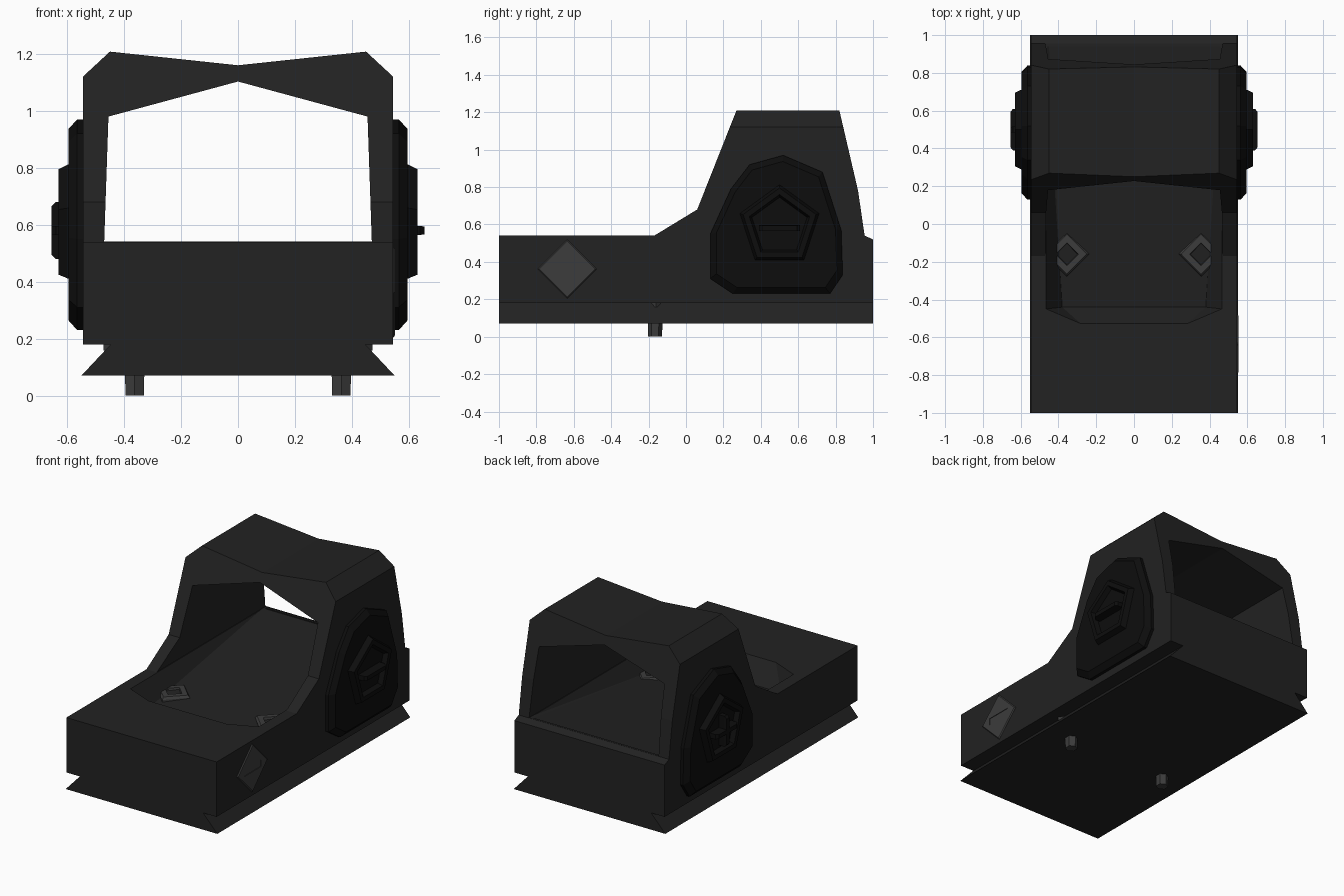
import bpy, bmesh
from math import sin, cos, pi

if "Cube" in bpy.data.objects:
    bpy.data.objects.remove(bpy.data.objects["Cube"])


def material(name, v):
    m = bpy.data.materials.new(name)
    m.diffuse_color = (v, v, v, 1)
    m.use_nodes = True
    m.node_tree.nodes["Principled BSDF"].inputs["Base Color"].default_value = m.diffuse_color
    return m


BODY, DARK, STEEL = material("body_black", .016), material("rubber_black", .004), material("steel_grey", .045)


def finish(name, bm, mat):
    bmesh.ops.recalc_face_normals(bm, faces=bm.faces)
    me = bpy.data.meshes.new(name)
    bm.to_mesh(me)
    bm.free()
    me.materials.append(mat)
    ob = bpy.data.objects.new(name, me)
    bpy.context.collection.objects.link(ob)
    return ob


def loft(name, rings, mat):
    """Bridge equal-length rings of 3D points and cap both ends."""
    bm = bmesh.new()
    vs = [[bm.verts.new(p) for p in r] for r in rings]
    n = len(rings[0])
    for a, b in zip(vs, vs[1:]):
        for i in range(n):
            j = (i + 1) % n
            bm.faces.new((a[i], a[j], b[j], b[i]))
    bm.faces.new(vs[0])
    bm.faces.new(vs[-1])
    return finish(name, bm, mat)


def yz(pts, x):
    return [(x, p[0], p[1]) for p in pts]


def xz(pts, y):
    return [(p[0], y, p[1]) for p in pts]


def scaled(pts, s, c):
    return [(c[0] + (p[0] - c[0]) * s, c[1] + (p[1] - c[1]) * s) for p in pts]


def ngon(n, r, c):
    return [(c[0] + r * sin(2 * pi * i / n), c[1] + r * cos(2 * pi * i / n)) for i in range(n)]


def mirrored(half):
    return half + [(-x, z) for x, z in reversed(half) if x]


def boolean(ob, cutter, op):
    m = ob.modifiers.new("cut", 'BOOLEAN')
    m.operation, m.object, m.solver = op, cutter, 'EXACT'
    bpy.context.view_layer.objects.active = ob
    bpy.ops.object.modifier_apply(modifier=m.name)
    bpy.data.objects.remove(cutter)


# Housing: side profile limited by the roof section
side = [(-1, .18), (1, .18), (1, .52), (.955, .54), (.92, .78), (.82, 1.21),
        (.27, 1.21), (.06, .68), (-.17, .54), (-1, .54)]
housing = loft("housing", [yz(side, -.545), yz(side, .545)], BODY)
roof = mirrored([(0, 1.16), (.45, 1.208), (.545, 1.12), (.56, 1.105), (.56, .1)])
boolean(housing, loft("roof_cutter", [xz(roof, -1.2), xz(roof, 1.2)], BODY), 'INTERSECT')

# Window opening through the hood
window = mirrored([(0, 1.103), (.455, .98), (.47, .541)])
boolean(housing, loft("window_cutter", [xz(window, -.3), xz(window, 1.2)], BODY), 'DIFFERENCE')

# Sunken floor that slopes up to the rear sill
bm = bmesh.new()
for s in (-1, 1):
    for x, y, z in [(.38, -.44, .4), (.45, .94, .535), (.28, -.53, .545),
                    (.468, -.45, .545), (.468, .94, .545)]:
        bm.verts.new((s * x, y, z))
bmesh.ops.convex_hull(bm, input=bm.verts)
boolean(housing, finish("pocket_cutter", bm, BODY), 'DIFFERENCE')

# Flared mounting plate
plate = mirrored([(.55, .07), (.445, .182)])
loft("mounting_plate", [xz(plate, -1), xz(plate, 1)], BODY)

# Side pads with a raised pentagon button and bars
pad = [(.13, .55), (.24, .79), (.34, .92), (.52, .97), (.73, .88), (.83, .57),
       (.838, .33), (.77, .23), (.25, .23), (.13, .31)]
c = (.5, .59)


def bar(name, s, w, h, y=.5, z=.58):
    r = [(y - w, z - h), (y + w, z - h), (y + w, z + h), (y - w, z + h)]
    loft(name, [yz(r, s * .595), yz(r, s * .64), yz(scaled(r, .85, (y, z)), s * .655)], DARK)


for s, label in ((1, "right"), (-1, "left")):
    loft(label + "_pad", [yz(pad, s * .54), yz(pad, s * .565),
                          yz(scaled(pad, .91, (.49, .6)), s * .595)], DARK)
    loft(label + "_button", [yz(ngon(5, r, c), s * x) for r, x in
                             ((.225, .59), (.205, .63), (.17, .63), (.155, .6))], DARK)
    bar(label + "_button_bar", s, .11, .016)
bar("left_button_cross_bar", -1, .016, .1)

# Deck screws with diamond heads, sockets and shanks
for s, label in ((1, "right"), (-1, "left")):
    c = (s * .355, -.16)
    loft(label + "_deck_screw", [[(p[0], p[1], z) for p in ngon(4, r, c)] for r, z in
                                 ((.118, .158), (.118, .43), (.105, .445), (.06, .445), (.055, .42))], STEEL)
    loft(label + "_screw_shank", [[(p[0], p[1], z) for p in ngon(6, r, (s * .363, -.165))]
                                  for r, z in ((.037, 0), (.042, .17))], STEEL)

# Slotted diamond screw on the right side
c = (-.635, .362)
screw = loft("side_screw", [yz(ngon(4, r, c), x) for r, x in
                            ((.158, .5), (.158, .546), (.15, .552))], STEEL)
slot = [(-.72, .34), (-.55, .34), (-.55, .385), (-.72, .385)]
boolean(screw, loft("slot_cutter", [yz(slot, .548), yz(slot, .6)], STEEL), 'DIFFERENCE')
